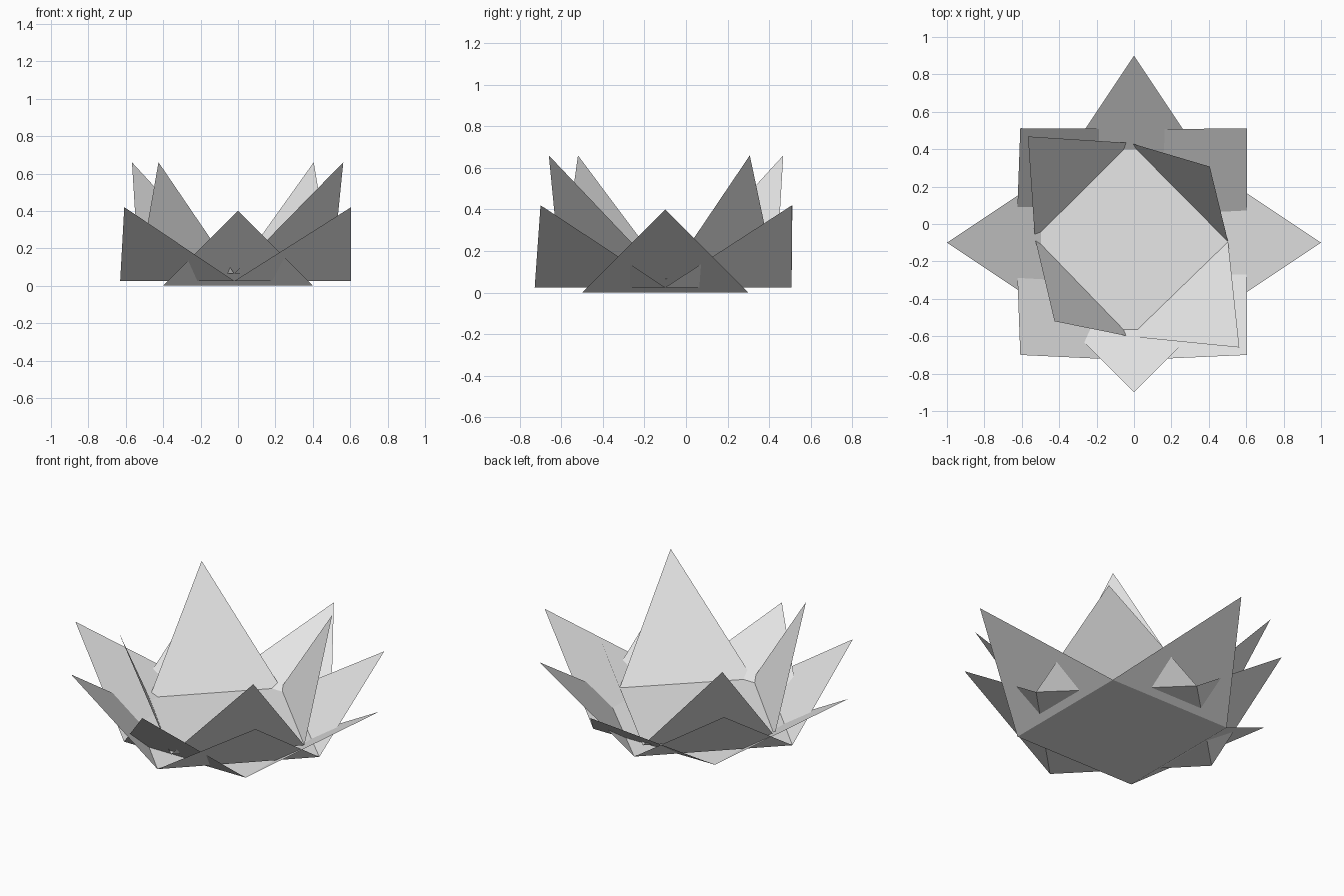
import bpy, bmesh

if "Cube" in bpy.data.objects:
    bpy.data.objects.remove(bpy.data.objects["Cube"])

mat = bpy.data.materials.new("pale grey")
mat.diffuse_color = (0.8, 0.8, 0.8, 1)
mat.use_nodes = True
mat.node_tree.nodes["Principled BSDF"].inputs["Base Color"].default_value = mat.diffuse_color


def petal_ring(name, base_z, corners, tip_z, tips):
    """Flat four-sided floor with one triangular petal folded up from each edge."""
    bm = bmesh.new()
    floor = [bm.verts.new((x, y, base_z)) for x, y in corners]
    bm.faces.new(floor)
    for i, (x, y) in enumerate(tips):
        tip = bm.verts.new((x, y, tip_z))
        bm.faces.new((floor[(i + 1) % 4], floor[i], tip))
    mesh = bpy.data.meshes.new(name)
    bm.to_mesh(mesh)
    bm.free()
    mesh.materials.append(mat)
    obj = bpy.data.objects.new(name, mesh)
    bpy.context.collection.objects.link(obj)


# Corners run counter-clockwise; tip i rises from the edge between corners i and i+1
# Lowest petals, pointing along the axes
petal_ring("outer_petals", 0.0,
           [(-0.4, -0.5), (0.4, -0.5), (0.4, 0.3), (-0.4, 0.3)], 0.4,
           [(0, -0.9), (1, -0.1), (0, 0.9), (-1, -0.1)])

# Middle petals, pointing along the diagonals
petal_ring("middle_petals", 0.025,
           [(-0.02, -0.728), (0.605, -0.1), (-0.015, 0.508), (-0.63, -0.1)], 0.42,
           [(0.605, -0.7), (0.605, 0.51), (-0.608, 0.512), (-0.608, -0.7)])

# Tall inner petals, slightly twisted
petal_ring("inner_petals", 0.065,
           [(-0.02, -0.602), (0.503, -0.095), (-0.02, 0.433), (-0.53, -0.075)], 0.66,
           [(0.563, -0.66), (0.405, 0.307), (-0.567, 0.468), (-0.425, -0.52)])
